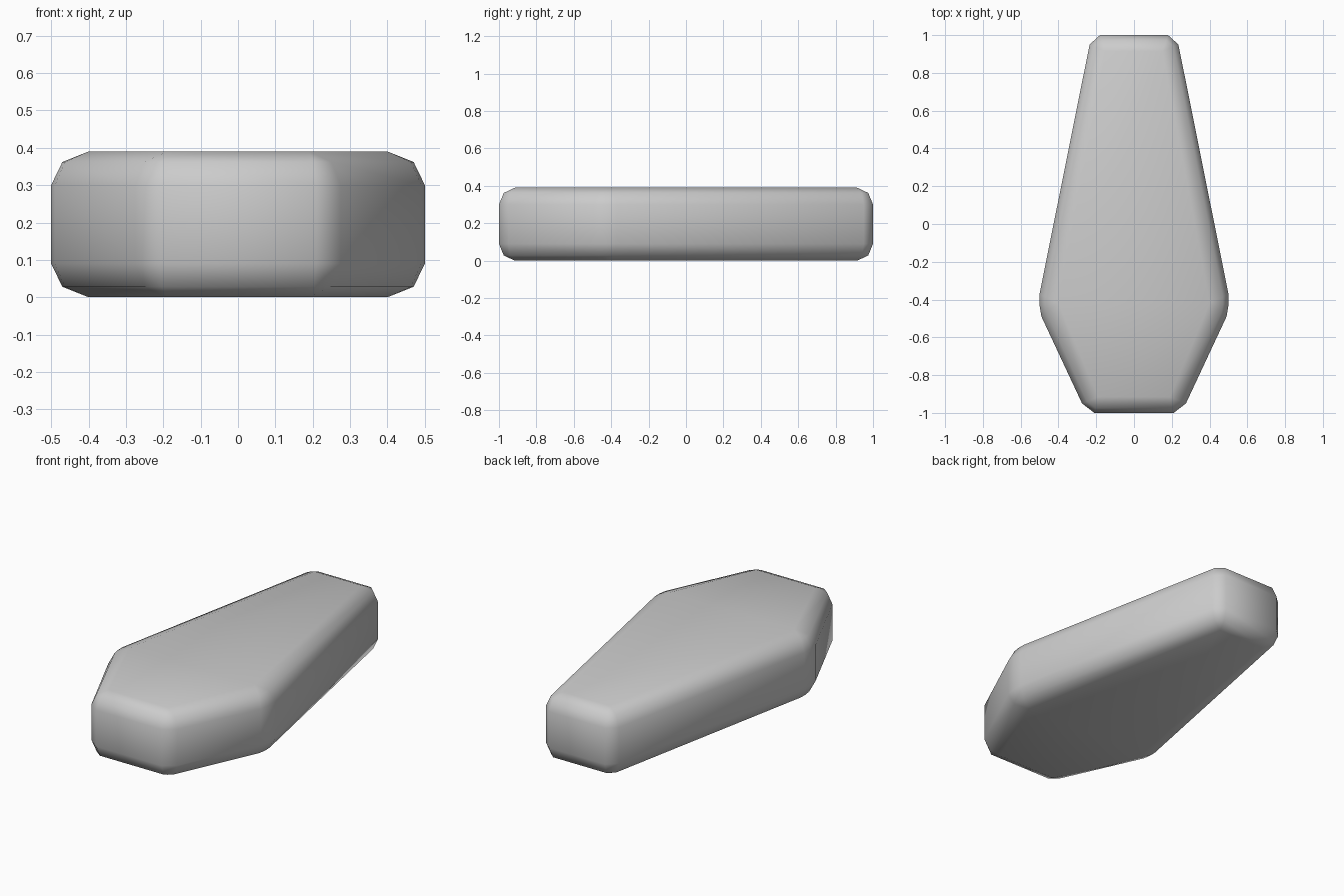
import bpy, bmesh

if "Cube" in bpy.data.objects:
    bpy.data.objects.remove(bpy.data.objects["Cube"])

HEIGHT = 0.39

# Right half of the plan: each flat-face corner with the rounded outline points around it
corners = [
    ((0.15, 0.915), [(0.18, 1.0), (0.235, 0.95)]),
    ((0.40, -0.42), [(0.50, -0.37), (0.50, -0.43), (0.49, -0.49)]),
    ((0.19, -0.915), [(0.275, -0.95), (0.21, -1.0)]),
]
pairs = [(c, p) for c, pts in corners for p in pts]
pairs += [((-c[0], c[1]), (-p[0], p[1])) for c, p in reversed(pairs)]

# Rounded edge profile: (blend from flat face to outline, height)
profile = [(0, 0), (0.7, 0.028), (1, 0.09)]
profile += [(f, HEIGHT - z) for f, z in reversed(profile)]

# Body: stacked rings joined by quads
bm = bmesh.new()
rings = [[bm.verts.new((c[0] + (p[0] - c[0]) * f, c[1] + (p[1] - c[1]) * f, z))
          for c, p in pairs] for f, z in profile]
n = len(pairs)
for low, high in zip(rings, rings[1:]):
    for i in range(n):
        j = (i + 1) % n
        bm.faces.new((low[i], low[j], high[j], high[i]))

# Flat top and bottom, each split across the widest line
bmesh.ops.remove_doubles(bm, verts=bm.verts, dist=0.0005)
for z in (0, HEIGHT):
    flat = {(round(v.co.x, 3), round(v.co.y, 3)): v
            for v in bm.verts if abs(v.co.z - z) < 1e-5}
    for a, b in ((0, 1), (1, 2)):
        (ax, ay), (bx, by) = corners[a][0], corners[b][0]
        bm.faces.new([flat[k] for k in ((ax, ay), (bx, by), (-bx, by), (-ax, ay))])
bmesh.ops.recalc_face_normals(bm, faces=bm.faces)
for f in bm.faces:
    f.smooth = True

mesh = bpy.data.meshes.new("tapered_box")
bm.to_mesh(mesh)
bm.free()
bpy.context.collection.objects.link(bpy.data.objects.new("tapered_box", mesh))
